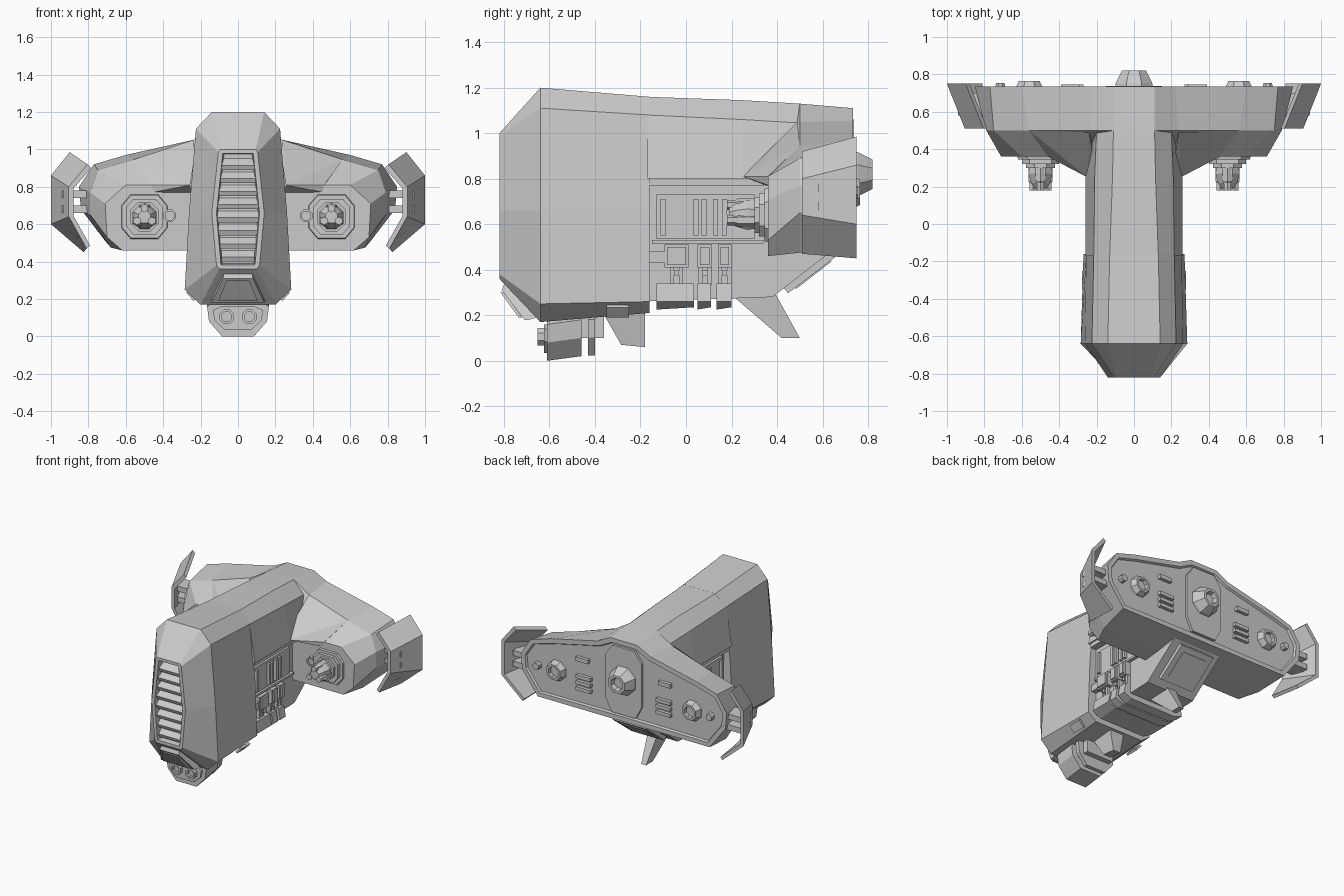
import bpy, bmesh, math
from mathutils import Vector

if "Cube" in bpy.data.objects:
    bpy.data.objects.remove(bpy.data.objects["Cube"])


def finish(name, bm, mirror=False):
    bmesh.ops.recalc_face_normals(bm, faces=bm.faces)
    me = bpy.data.meshes.new(name)
    bm.to_mesh(me)
    bm.free()
    ob = bpy.data.objects.new(name, me)
    bpy.context.collection.objects.link(ob)
    if mirror:
        ob.modifiers.new("Mirror", 'MIRROR').use_clip = False
    return ob


def rings(name, secs, mirror=False, inset=None):
    """Loft closed rings of 3D points; inset = (cap index, thickness, depth)."""
    bm = bmesh.new()
    R = [[bm.verts.new(p) for p in s] for s in secs]
    n = len(R[0])
    for a, b in zip(R, R[1:]):
        for i in range(n):
            bm.faces.new((a[i], a[(i + 1) % n], b[(i + 1) % n], b[i]))
    caps = [bm.faces.new(R[0]), bm.faces.new(R[-1])]
    bmesh.ops.recalc_face_normals(bm, faces=bm.faces)
    if inset:
        bmesh.ops.inset_region(bm, faces=[caps[inset[0]]], thickness=inset[1])
        bmesh.ops.inset_region(bm, faces=[caps[inset[0]]], thickness=0.008, depth=inset[2])
    return finish(name, bm, mirror)


def sym(y, half):
    """Left-right symmetric ring at y from half section points (x, z)."""
    return [(x, y, z) for x, z in half] + [(-x, y, z) for x, z in reversed(half)]


def prism_x(name, pts, x0, x1, mirror=False):
    return rings(name, [[(x, y, z) for y, z in pts] for x in (x0, x1)], mirror)


def box(name, x0, x1, y0, y1, z0, z1, mirror=False):
    return prism_x(name, [(y0, z0), (y1, z0), (y1, z1), (y0, z1)], x0, x1, mirror)


def turned(name, x, z, prof, n=8, mirror=False):
    """Faceted lathe along y; prof = (y, radius) steps."""
    secs = []
    for y, r in prof:
        secs.append([(x + r * math.cos(2 * math.pi * (i + .5) / n), y,
                      z + r * math.sin(2 * math.pi * (i + .5) / n)) for i in range(n)])
    return rings(name, secs, mirror)


def hull(name, pts, mirror=False):
    bm = bmesh.new()
    for p in pts:
        bm.verts.new(p)
    bmesh.ops.convex_hull(bm, input=bm.verts)
    return finish(name, bm, mirror)


# forward hull with recessed grille face
rings("forward_hull", [
    sym(-.82, [(.095, 1.0), (.105, .985), (.14, .66), (.115, .38), (.10, .36)]),
    sym(-.64, [(.14, 1.2), (.225, 1.11), (.262, .66), (.285, .25), (.2, .17)]),
    sym(-.16, [(.13, 1.16), (.215, 1.08), (.255, .66), (.27, .26), (.2, .21)])],
    inset=(0, .025, -.05))
for i in range(8):
    z = .425 + i * .07
    w = .115 - abs(z - .66) * .11
    prism_x("grille_slat", [(-.81, z), (-.77, z + .035), (-.75, z + .035), (-.75, z - .025), (-.80, z - .025)], -w, w)

# rear upper hull
rings("rear_hull", [sym(-.17, [(.13, 1.16), (.215, 1.08), (.26, .8)]),
                    sym(.25, [(.115, 1.145), (.21, 1.06), (.26, .8)]),
                    sym(.5, [(.11, 1.13), (.20, 1.045), (.24, .8)]),
                    sym(.72, [(.11, 1.11), (.20, 1.04), (.24, .8)])])

# wing, full span, with recessed rear plate
rings("wing", [
    sym(.36, [(.11, .81), (.2, .81), (.45, .81), (.6, .81), (.71, .71), (.7, .53), (.62, .46), (.2, .46)]),
    sym(.5, [(.11, 1.13), (.24, 1.05), (.56, .945), (.75, .89), (.79, .77), (.79, .65), (.68, .475), (.2, .475)]),
    sym(.735, [(.11, 1.11), (.22, 1.055), (.6, .97), (.77, .92), (.85, .8), (.84, .68), (.71, .51), (.2, .51)])],
    inset=(1, .035, -.015))
hull("wing_root_fillet", [(.25, .25, .81), (.2, .25, .81), (.24, .49, 1.05), (.46, .36, .81),
                          (.56, .5, .945), (.2, .35, .77), (.46, .365, .77)], True)

# lower core, keel panel and fins
prism_x("lower_core", [(-.2, .85), (-.2, .26), (.38, .28), (.69, .52), (.7, .85)], -.2, .2)
for w, d in ((.14, .03), (.1, .036)):
    q = Vector((.61, -.79)) * d
    a, b = Vector((.43 + (.14 - w) * .8, .32 + (.14 - w) * .6)), Vector((.65 - (.14 - w) * .8, .489 - (.14 - w) * .6))
    prism_x("keel_panel", [a[:], b[:], (b + q)[:], (a + q)[:]], -w, w)
hull("rear_fin", [(s * w, y, z) for s in (-1, 1) for w, y, z in
                  ((.04, .2, .29), (.04, .39, .3), (.02, .42, .10), (.02, .5, .10))])
hull("front_fin", [(s * w, y, z) for s in (-1, 1) for w, y, z in
                   ((.06, -.37, .22), (.06, -.18, .22), (.03, -.285, .07), (.03, -.18, .06))])

# machinery in the side bays
for y0, y1 in ((-.13, .035), (.05, .11), (.135, .2)):
    rings("bay_slab", [sym(y, [(.24, .34), (.255, .26), (.19, .225 + k), (.06, .225 + k)])
                       for y, k in ((y0, 0), (y1, .01))])
for y0, y1 in ((-.095, .012), (.05, .115), (.14, .2)):
    box("bay_block", .19, .245, y0, y1, .41, .51, True)
    box("bay_block_lid", .24, .258, y0 + .012, y1 - .012, .42, .50, True)
    m = (y0 + y1) / 2
    for d in (-.02, .02):
        box("bay_strut", .19, .225, m + d - .009, m + d + .009, .33, .42, True)
    box("bay_knob", .19, .235, m - .011, m + .011, .375, .397, True)
box("bay_pipe", .19, .24, -.17, -.09, .43, .48, True)
box("bay_plate", .19, .215, -.13, .3, .535, .73, True)
for y in (-.1, .045, .08, .13, .17):
    box("bay_rib", .21, .235, y - .011, y + .011, .55, .71, True)
box("bay_ledge", .19, .225, -.15, .34, .515, .53, True)
box("bay_ceiling", .19, .25, -.16, .34, .77, .805, True)

# chin intake and bottom hatches
hull("chin_intake", [(s * x, y, z) for s in (-1, 1) for x, y, z in
                     ((.075, -.80, .335), (.145, -.69, .18), (.075, -.75, .36), (.145, -.62, .2),
                      (.08, -.81, .31), (.14, -.71, .18))])
hull("chin_lip", [(s * x, y, z) for s in (-1, 1) for x, y, z in
                  ((.06, -.80, .30), (.105, -.72, .19), (.06, -.815, .30), (.105, -.735, .19))])
hull("belly_hatch", [(x + o, y, z - o * .9) for y in (-.35, -.25)
                     for x, z in ((.225, .2), (.265, .245)) for o in (0, .012)], True)

# chin turret
tur = [(.10, .2), (.165, .16), (.155, .08), (.085, .0)]
rings("turret_body", [sym(-.61, tur), sym(-.46, [(x, z + .02) for x, z in tur])])
rings("turret_face", [sym(y, [(.09, .16), (.135, .14), (.125, .085), (.07, .035)]) for y in (-.625, -.6)])
rings("turret_ring", [sym(y, [(x * .95, z + .022) for x, z in tur]) for y in (-.43, -.4)])
box("turret_neck", -.11, .11, -.5, -.36, .1, .2)
turned("turret_eye", .06, .105, [(-.6, .042), (-.652, .042), (-.652, .027), (-.63, .027)], 8, True)

# wing guns
rings("gun_mount", [[(.5 + sx * w, y, .64 + sz * h) for sx, sz in
                     ((-1, -.5), (-.6, -1), (.6, -1), (1, -.5), (1, .5), (.6, 1), (-.6, 1), (-1, .5))]
                    for y, w, h in ((.37, .125, .12), (.345, .12, .115), (.345, .1, .095), (.32, .1, .095))], True)
turned("gun_body", .5, .64, [(.33, .085), (.30, .085), (.30, .065), (.27, .07), (.22, .055), (.19, .035)], 8, True)
for a in range(3):
    t = math.pi * (.5 + a * 2 / 3)
    turned("gun_barrel", .5 + .045 * math.cos(t), .64 + .045 * math.sin(t),
           [(.31, .03), (.23, .03), (.22, .022), (.18, .022)], 6, True)
turned("wing_lamp", .365, .645, [(.37, .035), (.335, .035), (.335, .025), (.345, .025)], 8, True)

# winglets: bent plates flaring outward to the rear
def bent(y, outer, inner):
    return [(x, y, z) for x, z in outer + inner[::-1]]


rings("winglet", [
    bent(.51, [(.805, .92), (.905, .80), (.905, .64), (.81, .47)], [(.785, .90), (.88, .79), (.88, .645), (.79, .485)]),
    bent(.75, [(.90, .985), (1.0, .86), (1.0, .60), (.825, .45)], [(.88, .965), (.975, .85), (.975, .61), (.81, .47)])],
    True)
for z in (.76, .68):
    box("winglet_strut", .76, .94, .58, .7, z - .02, z + .02, True)

# rear plate: nozzles and vents
rings("engine_panel", [sym(y, [(.09, 1.06), (.15, .98), (.15, .66), (.1, .56)]) for y in (.70, .738)])
turned("main_nozzle", 0, .82, [(.73, .11), (.755, .105), (.82, .07), (.82, .05), (.79, .04)], 8)
turned("side_nozzle", .56, .74, [(.71, .08), (.735, .075), (.765, .06), (.765, .043), (.74, .04)], 8, True)
turned("small_nozzle", .715, .74, [(.71, .03), (.755, .025), (.755, .015)], 8, True)
box("rear_slot", .29, .39, .71, .745, .865, .895, True)
for z in (.66, .705, .75):
    box("rear_vent", .27, .39, .71, .745, z - .013, z + .013, True)
